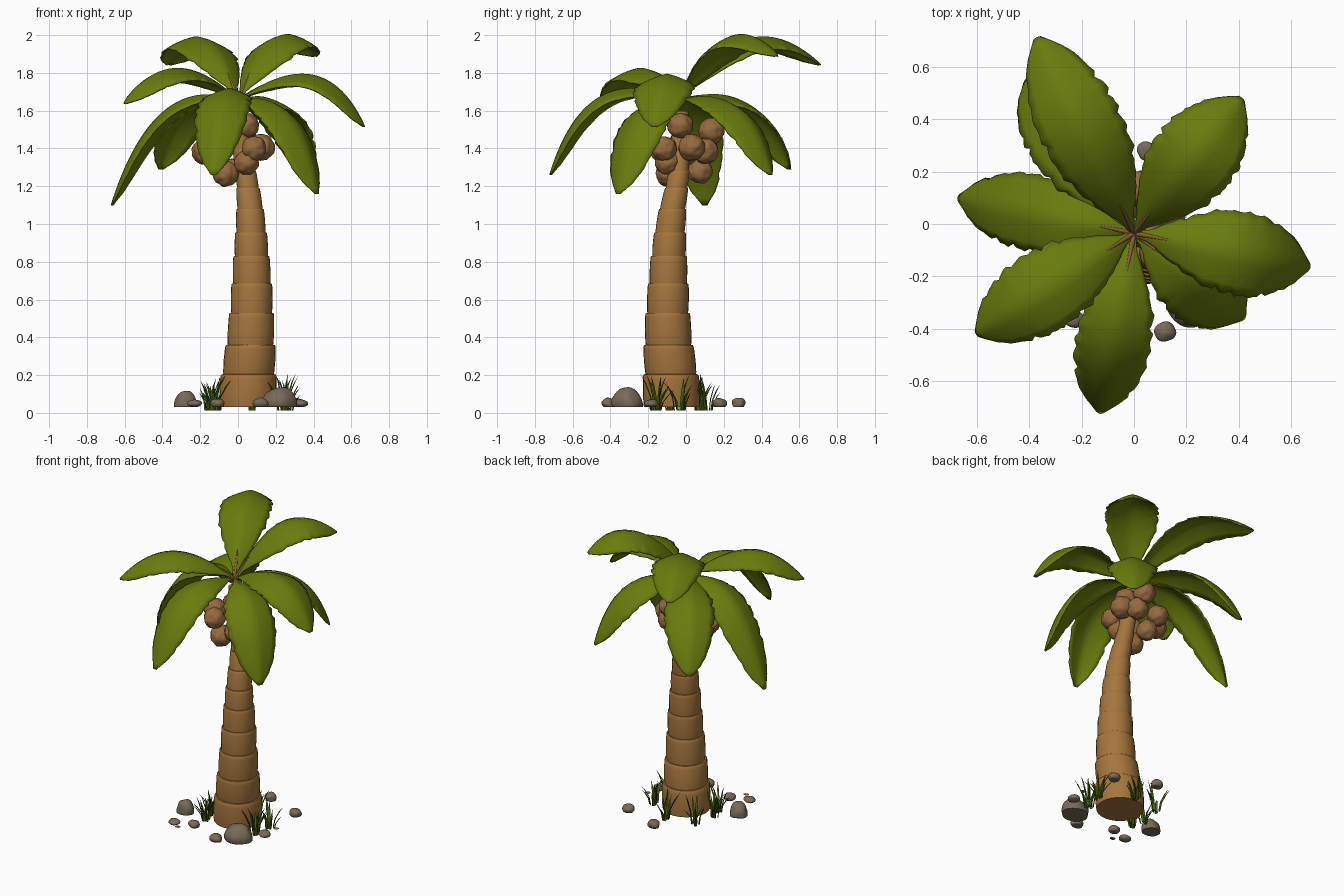
import bpy, bmesh, math, random
from mathutils import Vector, noise

if "Cube" in bpy.data.objects:
    bpy.data.objects.remove(bpy.data.objects["Cube"])

random.seed(4)


def material(name, rgb):
    m = bpy.data.materials.new(name)
    m.diffuse_color = (*rgb, 1)
    m.use_nodes = True
    m.node_tree.nodes["Principled BSDF"].inputs["Base Color"].default_value = m.diffuse_color
    return m


BARK = material("bark brown", (0.38, 0.18, 0.048))
LEAF = material("leaf green", (0.14, 0.2, 0.004))
NUT = material("coconut brown", (0.3, 0.145, 0.05))
STALK = material("stalk brown", (0.24, 0.11, 0.033))
STONE = material("stone grey", (0.19, 0.145, 0.1))
GRASS = material("grass green", (0.065, 0.12, 0.006))


def finish(bm, name, mat, angle=40):
    bmesh.ops.recalc_face_normals(bm, faces=bm.faces)
    me = bpy.data.meshes.new(name)
    bm.to_mesh(me)
    bm.free()
    me.materials.append(mat)
    me.shade_smooth()
    me.set_sharp_from_angle(angle=math.radians(angle))
    ob = bpy.data.objects.new(name, me)
    bpy.context.collection.objects.link(ob)
    return ob


def bridge(bm, a, b):
    n = len(a)
    for i in range(n):
        bm.faces.new((a[i], a[(i + 1) % n], b[(i + 1) % n], b[i]))


# Trunk: stacked bulging segments along a leaning centre line (z, x, y, radius)
joints = [(.03, .05, -.075, .152), (.205, .056, -.08, .138), (.36, .066, -.093, .124),
          (.53, .072, -.097, .111), (.685, .073, -.094, .101), (.83, .071, -.091, .09),
          (.955, .069, -.085, .079), (1.08, .064, -.071, .068), (1.19, .053, -.05, .058),
          (1.28, .04, -.037, .052), (1.4, .02, -.03, .047), (1.6, 0, -.03, .04)]
bm = bmesh.new()
prev = None
for lo, hi in zip(joints, joints[1:]):
    lo_v, hi_v = Vector(lo), Vector(hi)
    for t, k in ((0, .97), (.08, .99), (.45, 1.04), (.85, 1.065), (.96, 1.06), (.995, 1.035)):
        z, x, y, r = lo_v.lerp(hi_v, t)
        ring = [bm.verts.new((x + r * k * math.cos(a), y + r * k * math.sin(a), z))
                for a in (math.tau * i / 28 for i in range(28))]
        if prev:
            bridge(bm, prev, ring)
        else:
            bm.faces.new(ring)
        prev = ring
bm.faces.new(prev)
finish(bm, "trunk", BARK, 35)

# Palm fronds: tip, height of the arch control point, how far out it sits, half width
ROOT = Vector((0, -.035, 1.65))
fronds = [((-.37, .71, 1.845), 2.21, .48, .165), ((.41, .48, 1.89), 2.2, .5, .17),
          ((.67, -.165, 1.515), 1.99, .68, .165), ((.42, -.36, 1.16), 1.74, .78, .16),
          ((-.13, -.72, 1.26), 1.89, .72, .148), ((-.6, -.42, 1.64), 2.0, .58, .16),
          ((-.67, .10, 1.10), 1.82, .66, .15), ((-.41, .55, 1.29), 1.8, .72, .16),
          ((.38, .45, 1.26), 1.77, .76, .16)]
WIDTH = [(0, .06), (.06, .14), (.17, .55), (.33, .9), (.52, 1), (.7, .95),
         (.86, .72), (.95, .42), (1, .08)]


def width_at(t):
    for (a, u), (b, v) in zip(WIDTH, WIDTH[1:]):
        if t <= b:
            return u + (v - u) * (t - a) / (b - a)
    return WIDTH[-1][1]


def bezier(tip, zc, f, t):
    ctrl = ROOT.lerp(tip, f)
    ctrl.z = zc
    p = ROOT * (1 - t) ** 2 + ctrl * 2 * t * (1 - t) + tip * t * t
    d = (ctrl - ROOT) * (1 - t) + (tip - ctrl) * t
    return p, d.normalized()


def frond(index, tip, zc, f, half):
    tip = Vector(tip)
    flat = tip - ROOT
    side = Vector((-flat.y, flat.x, 0)).normalized()
    bm = bmesh.new()
    n, rows = 36, []
    for i in range(n + 1):
        t = i / n
        p, d = bezier(tip, zc, f, t)
        up = d.cross(side).normalized()
        w = half * width_at(t)
        row = []
        for j in range(-4, 5):
            v = j / 4
            # notched outer edge
            notch = 1 - .04 * (i % 4) * random.uniform(.2, 1) if abs(j) == 4 else 1
            row.append(bm.verts.new(p + side * v * w * notch
                                    - up * w * .4 * abs(v) ** 1.3))
        rows.append(row)
    for a, b in zip(rows, rows[1:]):
        for j in range(8):
            bm.faces.new((a[j], a[j + 1], b[j + 1], b[j]))
    ob = finish(bm, f"frond_{index}", LEAF, 50)
    mod = ob.modifiers.new("thickness", "SOLIDIFY")
    mod.thickness = .008
    mod.offset = 0

    # Stalk along the base of the frond
    cu = bpy.data.curves.new(f"stalk_{index}", "CURVE")
    cu.dimensions = "3D"
    cu.bevel_depth = .01
    cu.bevel_resolution = 2
    cu.use_fill_caps = True
    sp = cu.splines.new("POLY")
    sp.points.add(6)
    for k, pt in enumerate(sp.points):
        pt.co = (*bezier(tip, zc, f, k * .028)[0], 1)
        pt.radius = 1.1 - k * .12
    cu.materials.append(STALK)
    bpy.context.collection.objects.link(bpy.data.objects.new(f"stalk_{index}", cu))


for i, spec in enumerate(fronds):
    frond(i + 1, *spec)


def lump(name, mat, centre, size, rough, freq, floor=None):
    """Noisy ball, optionally cut flat at a floor height."""
    bm = bmesh.new()
    bmesh.ops.create_icosphere(bm, subdivisions=4, radius=1)
    c, seed = Vector(centre), Vector((random.random() * 20,) * 3)
    for v in bm.verts:
        k = 1 + rough * noise.noise(v.co * freq + seed)
        v.co = c + Vector([a * s * k for a, s in zip(v.co, size)])
        if floor is not None:
            v.co.z = max(v.co.z, floor)
    finish(bm, name, mat, 60)


# Coconuts clustered round the crown
nuts = [(.125, .03, 1.405), (.045, -.1, 1.325), (-.065, -.09, 1.265), (-.04, .075, 1.28),
        (.03, .135, 1.495), (.06, .105, 1.385), (-.175, 0, 1.385), (-.09, -.125, 1.395),
        (.085, -.115, 1.4), (.045, -.03, 1.52), (-.11, .1, 1.4)]
for i, c in enumerate(nuts):
    r = random.uniform(.064, .07)
    lump(f"coconut_{i + 1}", NUT, c, (r, r, r), .11, 2.2)

# Stones scattered on the ground (x, y, radius, height)
stones = [(.22, -.31, .088, .135), (-.28, -.17, .058, .12), (.05, .28, .04, .08),
          (.12, -.41, .042, .08), (.31, .18, .04, .08), (.33, -.185, .042, .07),
          (.345, -.08, .018, .05), (-.23, -.36, .038, .07), (-.11, -.32, .038, .075),
          (-.17, -.41, .018, .05)]
for i, (x, y, r, h) in enumerate(stones):
    lump(f"stone_{i + 1}", STONE, (x, y, .05), (r, r * .9, h - .05), .18, 1.0, .03)


# Grass tufts: thin bent blades
def tuft(index, x, y):
    bm = bmesh.new()
    for _ in range(11):
        a, h = random.uniform(0, math.tau), random.uniform(.09, .2)
        out = Vector((math.cos(a), math.sin(a), 0))
        side = Vector((-out.y, out.x, 0)) * .009
        base = Vector((x, y, .012)) + out * random.uniform(0, .03)
        lean = random.uniform(.03, .08)
        rows = []
        for t in (0, .4, .75):
            p = base + out * lean * t * t + Vector((0, 0, h * t))
            rows.append([bm.verts.new(p + s) for s in
                         (side * (1 - t * .6), -side * (1 - t * .6), out * .005)])
        tip = bm.verts.new(base + out * lean + Vector((0, 0, h)))
        bridge(bm, rows[0], rows[1])
        bridge(bm, rows[1], rows[2])
        bm.faces.new(rows[0])
        for k in range(3):
            bm.faces.new((rows[2][k], rows[2][(k + 1) % 3], tip))
    finish(bm, f"grass_{index}", GRASS)


for i, (x, y) in enumerate([(-.13, -.17), (.26, -.03), (.24, -.15), (-.12, .07), (.07, .11),
                            (-.15, -.08)]):
    tuft(i + 1, x, y)
